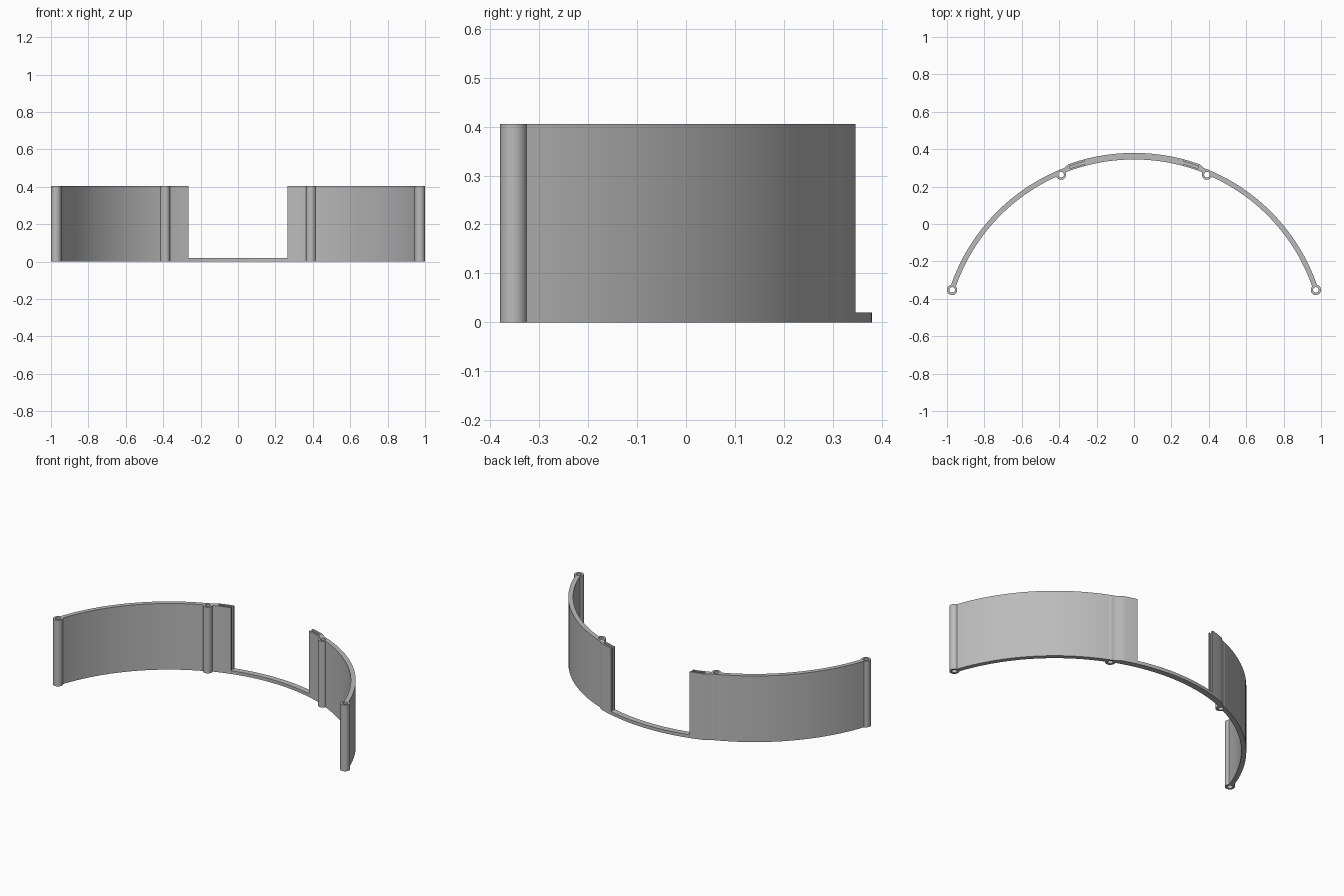
import bpy, bmesh, math

if "Cube" in bpy.data.objects:
    bpy.data.objects.remove(bpy.data.objects["Cube"])

CY = -0.667                    # centre of the curved wall on the y axis
H, FLOOR = 0.405, 0.02         # wall height, low strip height
R_IN, R_OUT = 1.009, 1.036     # plain wall
T_IN, T_OUT = 1.012, 1.047     # thicker slotted end
S_IN, S_OUT = 1.022, 1.035     # slot between the two lips
BOSS_R, HOLE_R = 0.0275, 0.015
BOSSES = [(0.9725, -0.3525), (0.39, 0.264)]
GAP = 0.265                    # half width of the opening

grey = bpy.data.materials.new("grey plastic")
grey.diffuse_color = (0.5, 0.5, 0.5, 1)
grey.use_nodes = True
grey.node_tree.nodes["Principled BSDF"].inputs["Base Color"].default_value = grey.diffuse_color


def arc(r, x0, x1, n):
    """Points on the wall circle from x0 to x1."""
    a0, a1 = math.acos(x0 / r), math.acos(x1 / r)
    return [(r * math.cos(a0 + (a1 - a0) * i / n),
             CY + r * math.sin(a0 + (a1 - a0) * i / n)) for i in range(n + 1)]


def circle(c, r, n=32):
    return [(c[0] + r * math.cos(2 * math.pi * i / n),
             c[1] + r * math.sin(2 * math.pi * i / n)) for i in range(n)]


def extrude(name, outline, z0, z1):
    bm = bmesh.new()
    face = bm.faces.new([bm.verts.new((x, y, z0)) for x, y in outline])
    top = bmesh.ops.extrude_face_region(bm, geom=[face])["geom"]
    bmesh.ops.translate(bm, vec=(0, 0, z1 - z0),
                        verts=[v for v in top if isinstance(v, bmesh.types.BMVert)])
    bmesh.ops.recalc_face_normals(bm, faces=bm.faces)
    mesh = bpy.data.meshes.new(name)
    bm.to_mesh(mesh)
    bm.free()
    mesh.materials.append(grey)
    ob = bpy.data.objects.new(name, mesh)
    bpy.context.collection.objects.link(ob)
    return ob


def activate(ob):
    bpy.ops.object.select_all(action='DESELECT')
    ob.select_set(True)
    bpy.context.view_layer.objects.active = ob


def combine(ob, tool, operation):
    mod = ob.modifiers.new(operation, 'BOOLEAN')
    mod.operation, mod.object, mod.solver = operation, tool, 'EXACT'
    activate(ob)
    bpy.ops.object.modifier_apply(modifier=mod.name)
    bpy.data.objects.remove(tool)


# Curved side wall with a thicker end split by a slot
end_angle = math.atan2(BOSSES[0][1] - CY, BOSSES[0][0])
ex = math.cos(end_angle)
outline = (arc(R_OUT, R_OUT * ex, 0.375, 40) + arc(T_OUT, 0.35, GAP, 6)
           + arc(S_OUT, GAP, 0.345, 6) + arc(S_IN, 0.341, GAP, 6)
           + arc(T_IN, GAP, 0.36, 6) + arc(R_IN, 0.375, R_IN * ex, 40))
wall = extrude("side_walls", outline, 0, H)

# Floor under the slot
combine(wall, extrude("slot_floor", arc(S_OUT + 0.004, GAP, 0.35, 6)
                      + arc(S_IN - 0.004, 0.35, GAP, 6), 0, FLOOR), 'UNION')

# Hollow screw posts
for c in BOSSES:
    combine(wall, extrude("post", circle(c, BOSS_R), 0, H), 'UNION')
for c in BOSSES:
    combine(wall, extrude("hole", circle(c, HOLE_R), -0.1, H + 0.1), 'DIFFERENCE')

mirror = wall.modifiers.new("mirror", 'MIRROR')
activate(wall)
bpy.ops.object.modifier_apply(modifier=mirror.name)

# Low strip joining the two walls
strip = extrude("joining_strip", arc(T_OUT, GAP, -GAP, 24) + arc(T_IN, -GAP, GAP, 24), 0, FLOOR)

for ob in (wall, strip):
    activate(ob)
    bpy.ops.object.shade_smooth_by_angle(angle=math.radians(30))
